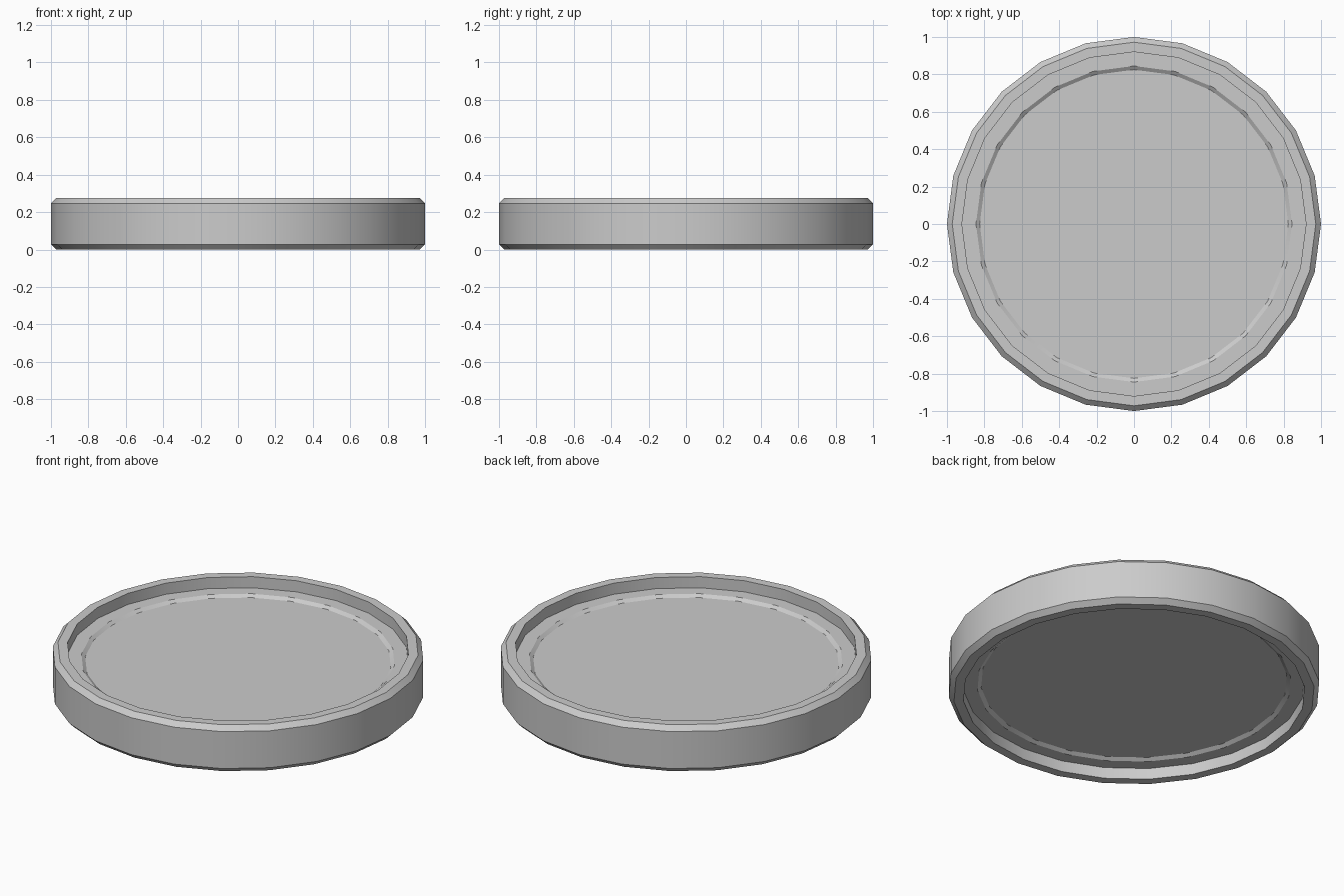
import bpy, bmesh, math

if "Cube" in bpy.data.objects:
    bpy.data.objects.remove(bpy.data.objects["Cube"])

SIDES = 24
HEIGHT = 0.275

# Half profile (radius, depth below the face), from the centre disc outward
face_profile = [(0.825, 0.08), (0.845, 0.066), (0.92, 0.066),
                (0.92, 0.0), (0.972, 0.0), (1.0, 0.028)]

# Full profile: upper face outward, then the mirrored lower face inward
profile = [(r, HEIGHT - d) for r, d in face_profile]
profile += [(r, d) for r, d in reversed(face_profile)]


def ring(bm, radius, z):
    step = 2 * math.pi / SIDES
    return [bm.verts.new((radius * math.cos(i * step), radius * math.sin(i * step), z))
            for i in range(SIDES)]


bm = bmesh.new()
rings = [ring(bm, r, z) for r, z in profile]

# Bands between neighbouring rings
for a, b in zip(rings, rings[1:]):
    for i in range(SIDES):
        j = (i + 1) % SIDES
        bm.faces.new((a[i], b[i], b[j], a[j]))

# Recessed centre discs on both faces
bm.faces.new(rings[0])
bm.faces.new(list(reversed(rings[-1])))
bmesh.ops.recalc_face_normals(bm, faces=bm.faces)

mesh = bpy.data.meshes.new("coin")
bm.to_mesh(mesh)
bm.free()
coin = bpy.data.objects.new("coin", mesh)
bpy.context.collection.objects.link(coin)

# Smooth around the rim, sharp at profile corners
bpy.context.view_layer.objects.active = coin
coin.select_set(True)
bpy.ops.object.shade_smooth_by_angle(angle=math.radians(30))
